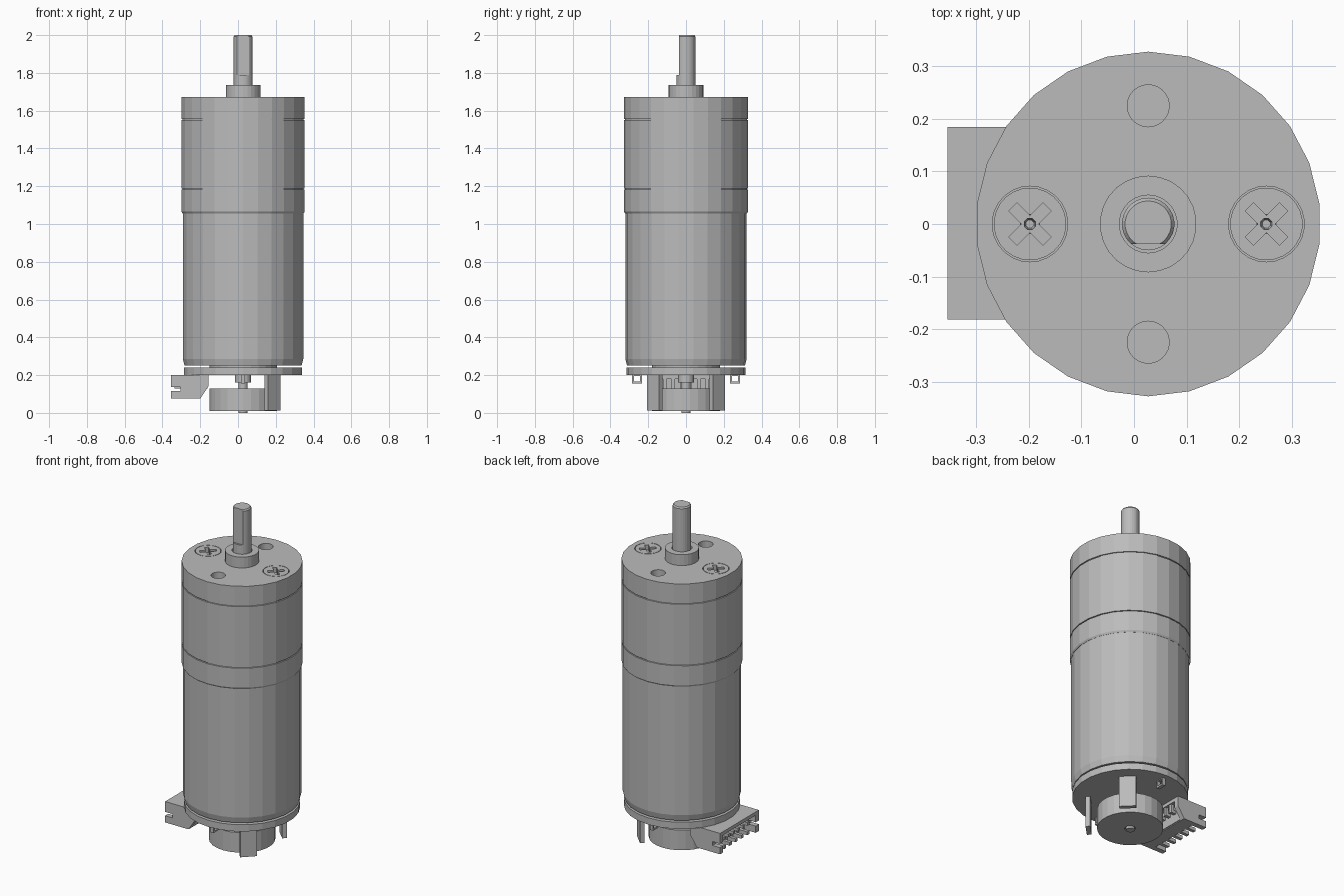
import bpy, bmesh, math
from mathutils import Matrix, Vector

if "Cube" in bpy.data.objects:
    bpy.data.objects.remove(bpy.data.objects["Cube"], do_unlink=True)

AX = 0.027          # x position of the motor axis
SIDES = 26

metal = bpy.data.materials.new("plain_grey")
metal.use_nodes = True
GREY = (0.5, 0.5, 0.5, 1)
metal.diffuse_color = GREY
metal.node_tree.nodes["Principled BSDF"].inputs["Base Color"].default_value = GREY


def finish(name, bm):
    bmesh.ops.recalc_face_normals(bm, faces=bm.faces)
    me = bpy.data.meshes.new(name)
    bm.to_mesh(me)
    bm.free()
    me.materials.append(metal)
    ob = bpy.data.objects.new(name, me)
    bpy.context.scene.collection.objects.link(ob)
    return ob


def lathe(name, profile, x=AX, y=0, n=SIDES):
    """Turn (radius, z) points around a vertical axis, closing both ends."""
    bm = bmesh.new()
    rings = []
    for r, z in profile:
        angles = [(i + 0.5) * math.tau / n for i in range(n)]
        rings.append([bm.verts.new((x + r * math.cos(a), y + r * math.sin(a), z)) for a in angles])
    for a, b in zip(rings, rings[1:]):
        for i in range(n):
            j = (i + 1) % n
            bm.faces.new((a[i], a[j], b[j], b[i]))
    bm.faces.new(rings[0])
    bm.faces.new(rings[-1])
    return finish(name, bm)


def rod(name, r, z0, z1, x=AX, y=0, n=SIDES):
    return lathe(name, [(r, z0), (r, z1)], x, y, n)


def box(name, lo, hi, turn=0):
    lo, hi = Vector(lo), Vector(hi)
    bm = bmesh.new()
    bmesh.ops.create_cube(bm, size=1)
    m = Matrix.Translation((lo + hi) / 2) @ Matrix.Rotation(turn, 4, "Z") @ Matrix.Diagonal((*(hi - lo), 1))
    bmesh.ops.transform(bm, matrix=m, verts=bm.verts)
    return finish(name, bm)


def slab(name, outline, y0, y1):
    """Extrude an x-z outline along y."""
    bm = bmesh.new()
    face = bm.faces.new([bm.verts.new((x, y0, z)) for x, z in outline])
    out = bmesh.ops.extrude_face_region(bm, geom=[face])
    moved = [v for v in out["geom"] if isinstance(v, bmesh.types.BMVert)]
    bmesh.ops.translate(bm, vec=(0, y1 - y0, 0), verts=moved)
    return finish(name, bm)


def cut(target, cutters):
    """Subtract the cutters, then remove them."""
    for c in cutters:
        mod = target.modifiers.new("cut", "BOOLEAN")
        mod.operation, mod.solver, mod.object = "DIFFERENCE", "EXACT", c
    bpy.context.view_layer.update()
    graph = bpy.context.evaluated_depsgraph_get()
    me = bpy.data.meshes.new_from_object(target.evaluated_get(graph))
    target.modifiers.clear()
    target.data = me
    for c in cutters:
        bpy.data.objects.remove(c, do_unlink=True)


# Motor can with rolled lower edge
lathe("motor_can", [(0.18, 0.235), (0.18, 0.25), (0.312, 0.25), (0.321, 0.285), (0.321, 1.065)])

# Gearbox body with seam grooves
R, G = 0.328, 0.322
lathe("gearbox", [(G, 1.055), (R, 1.065), (R, 1.182), (G, 1.183), (G, 1.187),
                  (R, 1.188), (R, 1.55), (G, 1.551), (G, 1.556)])

# Front cap with screw pockets and mounting holes
cap = rod("gearbox_cap", R, 1.556, 1.672)
pockets = [rod("pocket", 0.072, 1.62, 1.7, AX + s * 0.225) for s in (-1, 1)]
holes = [rod("hole", 0.04, 1.6, 1.7, AX, s * 0.225) for s in (-1, 1)]
cut(cap, pockets + holes)

# Cross-head screws
for side, s in (("left", 1), ("right", -1)):
    x = AX + s * 0.225
    screw = rod(side + "_screw", 0.069, 1.61, 1.672, x)
    arms = [box("arm", (x - 0.046, -0.011, 1.64), (x + 0.046, 0.011, 1.7), t * math.pi / 4) for t in (1, -1)]
    cut(screw, arms + [lathe("centre", [(0.008, 1.625), (0.024, 1.69)], x, n=8)])

# Bearing boss and D-shaped output shaft
lathe("shaft_boss", [(0.092, 1.66), (0.092, 1.737), (0.055, 1.737), (0.055, 1.68)])
shaft = lathe("output_shaft", [(0.05, 1.66), (0.05, 1.992), (0.044, 2.0)])
cut(shaft, [box("flat", (-0.1, -0.1, 1.79), (0.15, -0.038, 2.1))])

# Encoder board, rear shaft and magnet wheel
rod("encoder_board", 0.315, 0.2, 0.24)
rod("rear_bearing", 0.042, 0.16, 0.21)
rod("rear_shaft", 0.024, 0, 0.22)
lathe("magnet_wheel", [(0.03, 0.016), (0.03, 0.01), (0.18, 0.01), (0.18, 0.13)])

for side, s in (("back", 1), ("front", -1)):
    # Upright sensor beside the wheel
    cx, cy = 0.183, s * 0.165
    box(side + "_sensor", (cx - 0.013, cy - 0.046, 0.013), (cx + 0.013, cy + 0.046, 0.205), s * math.radians(45))
    # Solder terminal loop
    loop = box(side + "_terminal", (AX - 0.01, s * 0.26 - 0.026, 0.155), (AX + 0.01, s * 0.26 + 0.026, 0.21))
    cut(loop, [box("eye", (0, s * 0.26 - 0.016, 0.165), (0.06, s * 0.26 + 0.016, 0.195))])

# Side-entry connector: notched end walls, roof, back and slotted floor
wall = [(-0.355, 0.2), (-0.355, 0.138), (-0.305, 0.138), (-0.305, 0.115), (-0.355, 0.115),
        (-0.355, 0.075), (-0.2, 0.075), (-0.157, 0.14), (-0.157, 0.2)]
slab("connector_front_wall", wall, -0.182, -0.152)
slab("connector_back_wall", wall, 0.155, 0.185)
box("connector_roof", (-0.355, -0.182, 0.18), (-0.157, 0.185, 0.2))
box("connector_rear", (-0.225, -0.16, 0.08), (-0.195, 0.16, 0.19))
box("connector_floor", (-0.28, -0.16, 0.075), (-0.2, 0.16, 0.095))
for i in range(6):
    y = (i - 2.5) * 0.045
    box("connector_pin_%d" % (i + 1), (-0.335, y - 0.009, 0.13), (-0.165, y + 0.009, 0.148))
    box("connector_lead_%d" % (i + 1), (-0.18, y - 0.009, 0.13), (-0.162, y + 0.009, 0.205))
for i in range(5):
    y = (i - 2) * 0.055
    box("connector_tooth_%d" % (i + 1), (-0.335, y - 0.01, 0.075), (-0.27, y + 0.01, 0.095))
